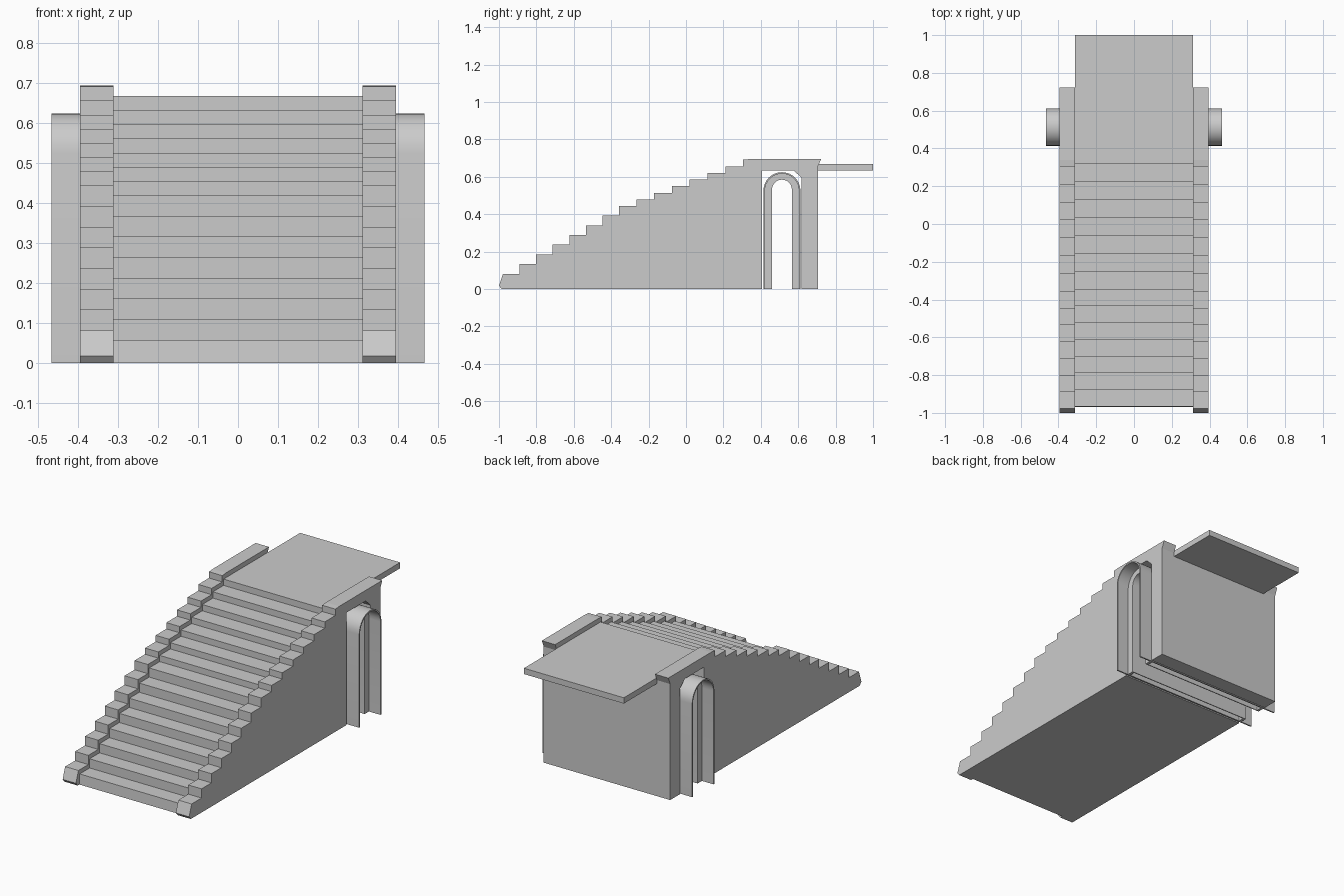
import bpy, bmesh
from math import pi, cos, sin

if "Cube" in bpy.data.objects:
    bpy.data.objects.remove(bpy.data.objects["Cube"])


def prism(name, profile, x0, x1):
    """Extrude a (y, z) outline along x."""
    bm = bmesh.new()
    face = bm.faces.new([bm.verts.new((x0, y, z)) for y, z in profile])
    ext = bmesh.ops.extrude_face_region(bm, geom=[face])
    moved = [v for v in ext["geom"] if isinstance(v, bmesh.types.BMVert)]
    bmesh.ops.translate(bm, verts=moved, vec=(x1 - x0, 0, 0))
    bmesh.ops.recalc_face_normals(bm, faces=bm.faces)
    mesh = bpy.data.meshes.new(name)
    bm.to_mesh(mesh)
    bm.free()
    ob = bpy.data.objects.new(name, mesh)
    bpy.context.collection.objects.link(ob)
    return ob


# Step layout: 8 steep risers, then 7 shallow ones
rise_y = [-0.978 + 0.0885 * i for i in range(8)] + [-0.265 + 0.095 * i for i in range(7)]
rise_z = [0.082 + 0.0517 * i for i in range(8)] + [0.479 + 0.0355 * i for i in range(7)]


def stairs(dy, dz):
    pts = []
    for i, (y, z) in enumerate(zip(rise_y, rise_z)):
        if i:
            pts.append((y + dy, rise_z[i - 1] + dz))
        pts.append((y + dy, z + dz))
    return pts


# Tunnel opening outline, running from the back to the front
notch = [(0.705, 0), (0.618, 0), (0.618, 0.595), (0.575, 0.635), (0.405, 0.635), (0.405, 0)]

# Stepped side walls
wall = [(-0.985, 0), (-1, 0.018)] + stairs(0, 0) + [
    (0.34, 0.695), (0.722, 0.695), (0.705, 0.655)] + notch
for side, s in (("left", -1), ("right", 1)):
    prism(side + "_stepped_wall", wall, s * 0.312, s * 0.395)

# Central staircase with the overhanging landing slab
core = [(-0.97, 0)] + stairs(0.012, -0.024) + [
    (1, 0.668), (1, 0.635), (0.705, 0.635)] + notch
prism("staircase_and_landing", core, -0.312, 0.312)


def arch_line(r, top, n=16):
    cy, cz = 0.513, top - r
    return [(cy - r, 0)] + [(cy - r * cos(pi * i / n), cz + r * sin(pi * i / n))
                            for i in range(n + 1)] + [(cy + r, 0)]


def arch(name, outer, inner, x0, x1):
    ob = prism(name, arch_line(*outer) + arch_line(*inner)[::-1], x0, x1)
    bpy.ops.object.select_all(action='DESELECT')
    ob.select_set(True)
    bpy.context.view_layer.objects.active = ob
    bpy.ops.object.shade_smooth_by_angle()


# Tunnel lining: projecting outer shell, inner shell and recessed end plates
arch("tunnel_outer_shell", (0.099, 0.625), (0.091, 0.617), -0.467, 0.467)
arch("tunnel_inner_shell", (0.058, 0.59), (0.053, 0.585), -0.39, 0.39)
for side, s in (("left", -1), ("right", 1)):
    arch(side + "_arch_trim", (0.091, 0.617), (0.053, 0.585), s * 0.38, s * 0.395)
